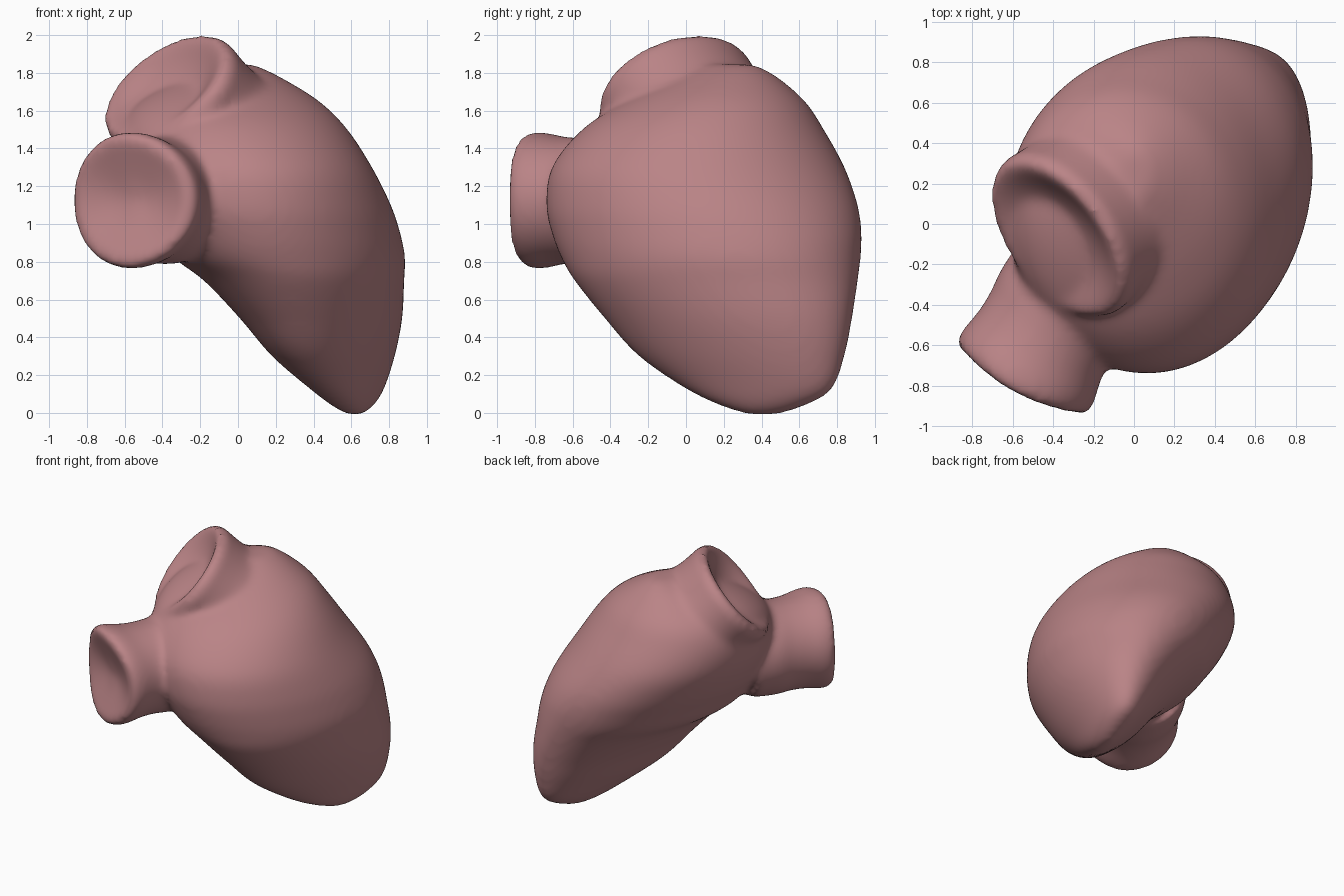
import bpy, bmesh, math
from mathutils import Vector

cube = bpy.data.objects.get("Cube")
if cube:
    bpy.data.objects.remove(cube)

flesh = bpy.data.materials.new("muscle_pink")
flesh.use_nodes = True
flesh.diffuse_color = (0.49, 0.23, 0.24, 1)
flesh.node_tree.nodes["Principled BSDF"].inputs["Base Color"].default_value = flesh.diffuse_color

SIDES = 64
ANGLES = [2 * math.pi * i / SIDES for i in range(SIDES)]


def loft(bm, rings):
    """Skin a closed tube through equal rings of points."""
    loops = [[bm.verts.new(p) for p in ring] for ring in rings]
    for a, b in zip(loops, loops[1:]):
        for i in range(SIDES):
            j = (i + 1) % SIDES
            bm.faces.new((a[i], a[j], b[j], b[i]))
    bm.faces.new(loops[0][::-1])
    bm.faces.new(loops[-1])


def spline(rows, steps):
    """Smoothly interpolate rows of numbers."""
    rows = [rows[0]] + rows + [rows[-1]]
    for k in range(1, len(rows) - 2):
        for s in range(steps):
            t = s / steps
            yield [b + 0.5 * t * (c - a + t * (2 * a - 5 * b + 4 * c - d
                   + t * (3 * (b - c) + d - a)))
                   for a, b, c, d in zip(*rows[k - 1:k + 3])]
    yield rows[-1]


def slice_ring(z, x0, x1, y0, y1, lean):
    """Leaning oval that fills the given x and y ranges."""
    shift = math.asin(lean)
    return [((x0 + x1) / 2 + (x1 - x0) / 2 * math.cos(a),
             (y0 + y1) / 2 + (y1 - y0) / 2 * math.sin(a + shift), z) for a in ANGLES]


def valve(bm, centre, axis, wide, tall, profile, saddle=0):
    """Neck with a dished end, turned around an axis; saddle bends its rim."""
    axis = Vector(axis).normalized()
    side = Vector((-axis.y, axis.x, 0)).normalized()
    up = axis.cross(side)
    rings = []
    for d, r in spline(profile, 4):
        r = max(r, 0.005)
        rings.append([Vector(centre) + axis * (d - saddle * r * math.cos(2 * a))
                      + side * (r * wide * math.cos(a)) + up * (r * tall * math.sin(a))
                      for a in ANGLES])
    loft(bm, rings)


bm = bmesh.new()

# Main chamber: z, x range, y range, lean
loft(bm, [slice_ring(*row) for row in spline([
    [-.01, .59, .65, .33, .48, .35],
    [.03, .51, .71, .20, .61, .45],
    [.12, .39, .77, .01, .77, .48],
    [.30, .18, .83, -.25, .84, .42],
    [.50, .01, .87, -.43, .88, .32],
    [.70, -.18, .88, -.59, .91, .22],
    [.82, -.34, .885, -.66, .925, .18],
    [.95, -.44, .86, -.71, .93, .15],
    [1.1, -.54, .81, -.74, .91, .1],
    [1.3, -.62, .71, -.71, .84, .02],
    [1.5, -.62, .58, -.55, .73, 0],
    [1.65, -.52, .43, -.32, .63, 0],
    [1.78, -.28, .22, -.04, .48, 0],
    [1.845, -.06, .08, .13, .36, 0]], 5)])

# Front inlet neck
valve(bm, (-.57, -.79, 1.125), (-.48, -.88, 0), .37, .36, [
    [-.60, .9], [-.42, .94], [-.30, .92], [-.18, .94], [-.07, 1.0],
    [0, .99], [.02, .88], [0, .65], [-.03, .3], [-.04, 0]], .035)

# Upper outlet neck
valve(bm, (-.375, -.07, 1.72), (-.61, -.45, .65), .465, .38, [
    [-.42, .85], [-.30, .98], [-.20, .98], [-.10, .99], [-.03, 1.0],
    [.02, .93], [.01, .80], [-.04, .55], [-.07, .3], [-.08, 0]])

bmesh.ops.recalc_face_normals(bm, faces=bm.faces)
mesh = bpy.data.meshes.new("heart_chamber")
bm.to_mesh(mesh)
bm.free()
mesh.materials.append(flesh)
chamber = bpy.data.objects.new("heart_chamber", mesh)
bpy.context.collection.objects.link(chamber)

# Fuse the parts into one soft skin
fuse = chamber.modifiers.new("fuse", 'REMESH')
fuse.mode = 'VOXEL'
fuse.voxel_size = 0.022
fuse.use_smooth_shade = True
soften = chamber.modifiers.new("soften", 'SMOOTH')
soften.factor = 0.5
soften.iterations = 16
